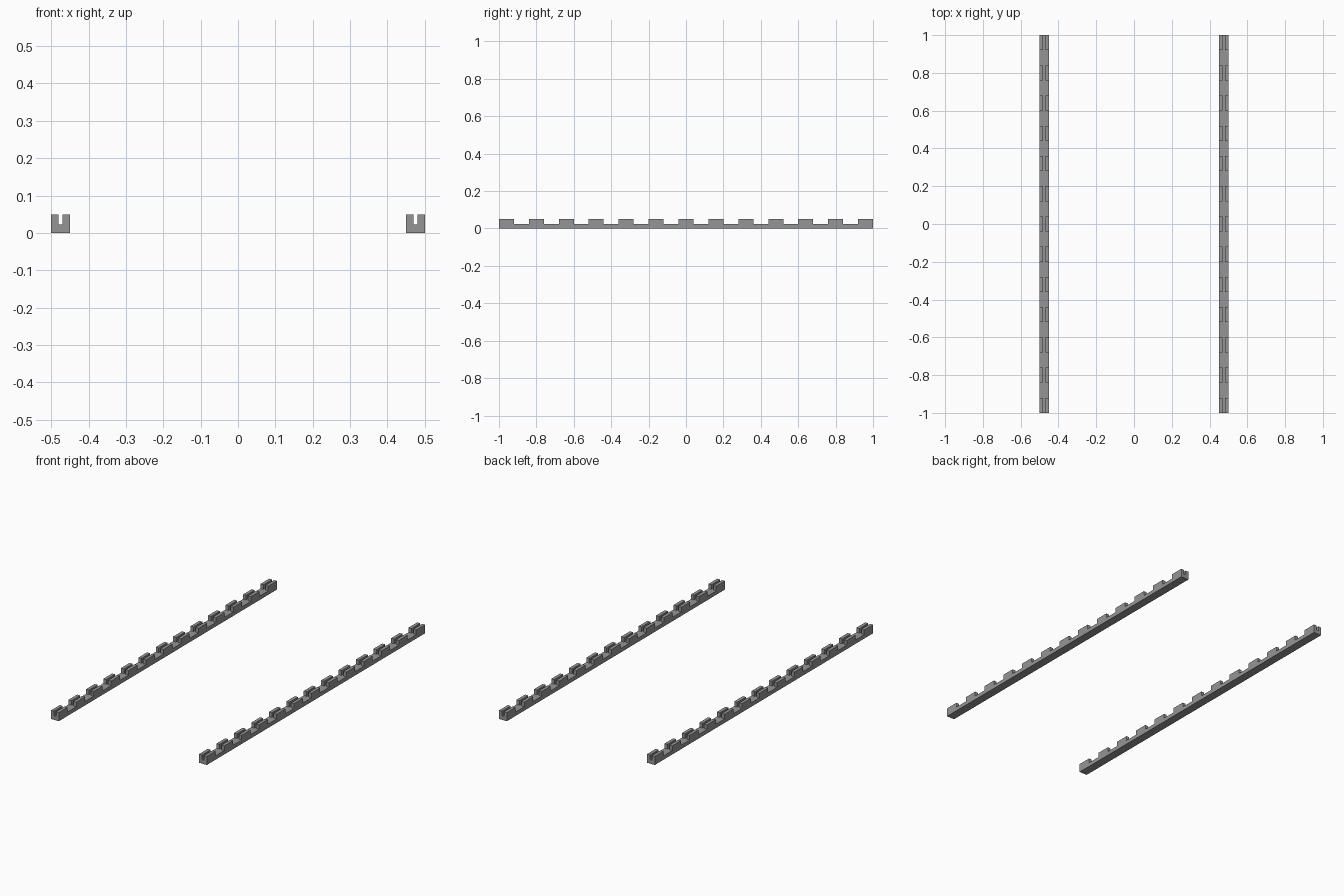
import bpy, bmesh, math

if "Cube" in bpy.data.objects:
    bpy.data.objects.remove(bpy.data.objects["Cube"])

L, W, H = 2.0, 0.05, 0.05      # rail length, width, full tooth height
BASE = 0.023                   # height of the continuous base strip
LIP = 0.019                    # thickness of each tooth wall beside the slot
TEETH = 13
CELLS = 2 * TEETH - 1          # teeth and gaps are equally long

grey = bpy.data.materials.new("dark_grey")
grey.diffuse_color = (0.3, 0.3, 0.3, 1)
grey.use_nodes = True
grey.node_tree.nodes["Principled BSDF"].inputs["Base Color"].default_value = grey.diffuse_color


def raise_faces(bm, faces, dz):
    """Extrude faces straight up and return the moved top faces."""
    geom = bmesh.ops.extrude_face_region(bm, geom=faces)["geom"]
    verts = [g for g in geom if isinstance(g, bmesh.types.BMVert)]
    bmesh.ops.translate(bm, vec=(0, 0, dz), verts=verts)
    return [g for g in geom if isinstance(g, bmesh.types.BMFace)]


def rail(name, x):
    bm = bmesh.new()
    # footprint grid: wall, slot and wall across, teeth and gaps along
    xs = [x - W / 2, x - W / 2 + LIP, x + W / 2 - LIP, x + W / 2]
    ys = [-L / 2 + L * j / CELLS for j in range(CELLS + 1)]
    v = [[bm.verts.new((a, b, 0)) for b in ys] for a in xs]
    for i in range(3):
        for j in range(CELLS):
            bm.faces.new((v[i][j], v[i + 1][j], v[i + 1][j + 1], v[i][j + 1]))

    # base strip, then paired walls on every second cell
    top = raise_faces(bm, bm.faces[:], BASE)
    walls = []
    for f in top:
        c = f.calc_center_median()
        along = int((c.y + L / 2) / (L / CELLS))
        if along % 2 == 0 and abs(c.x - x) > W / 2 - LIP:
            walls.append(f)
    raise_faces(bm, walls, H - BASE)

    # merge the flat grid cells into clean large faces
    bmesh.ops.recalc_face_normals(bm, faces=bm.faces)
    bmesh.ops.dissolve_limit(bm, angle_limit=math.radians(1),
                             verts=bm.verts, edges=bm.edges)
    me = bpy.data.meshes.new(name)
    bm.to_mesh(me)
    bm.free()
    me.materials.append(grey)
    bpy.context.collection.objects.link(bpy.data.objects.new(name, me))


rail("left_toothed_rail", -0.475)
rail("right_toothed_rail", 0.475)
